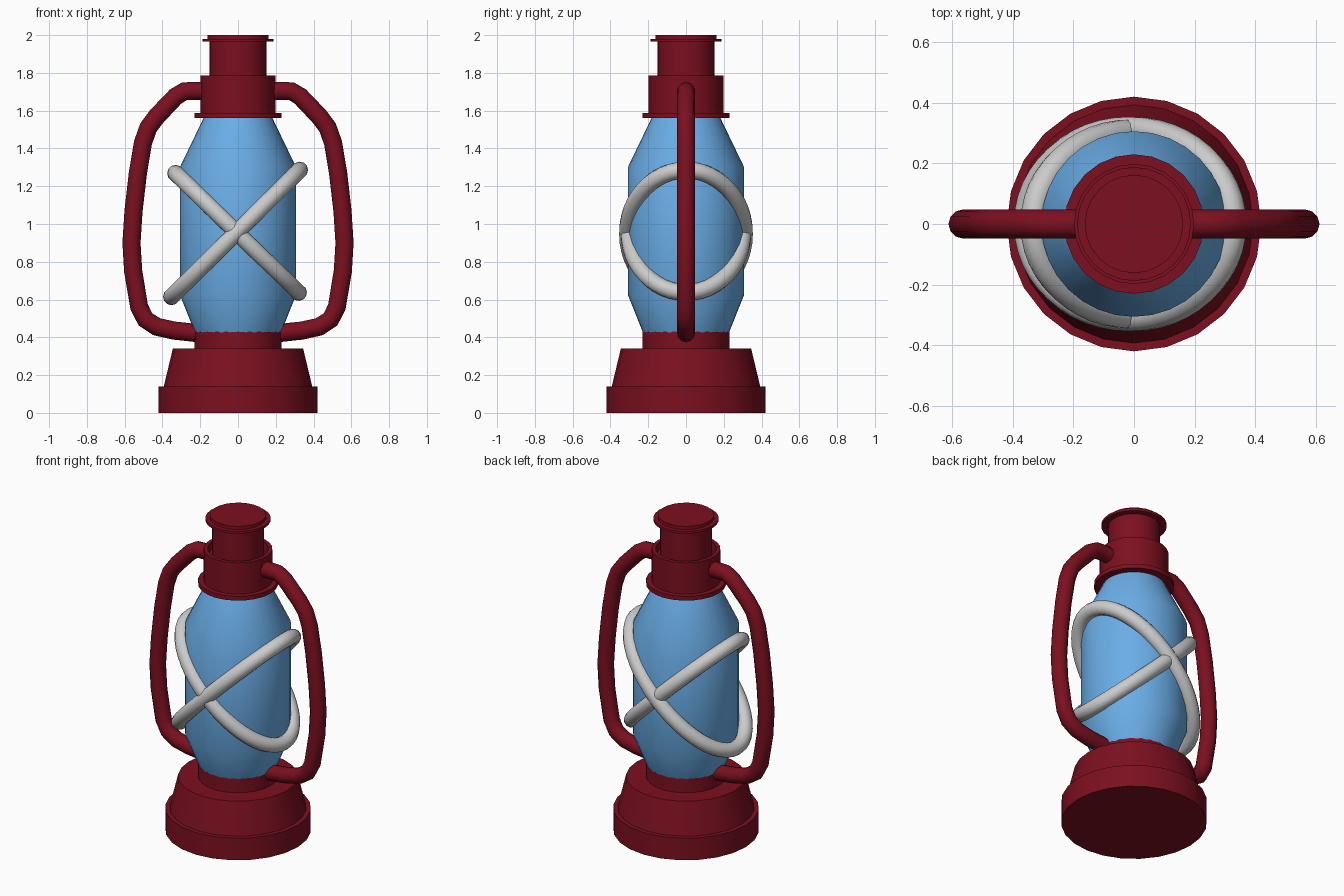
import bpy, bmesh, math

if "Cube" in bpy.data.objects:
    bpy.data.objects.remove(bpy.data.objects["Cube"])

def material(name, color):
    m = bpy.data.materials.new(name)
    m.diffuse_color = color
    m.use_nodes = True
    m.node_tree.nodes["Principled BSDF"].inputs["Base Color"].default_value = m.diffuse_color
    return m

RED = material("red_paint", (0.20, 0.005, 0.014, 1))
BLUE = material("blue_glass", (0.145, 0.42, 0.80, 1))

def select_only(ob):
    bpy.ops.object.select_all(action='DESELECT')
    ob.select_set(True)
    bpy.context.view_layer.objects.active = ob

def finish(ob, mat, angle):
    if mat:
        ob.data.materials.append(mat)
    select_only(ob)
    bpy.ops.object.shade_smooth_by_angle(angle=math.radians(angle))

def lathe(name, profile, mat, sides=24, angle=30):
    """Revolve (radius, z) points around the z axis; radius 0 closes the ends."""
    bm = bmesh.new()
    vs = [bm.verts.new((r, 0, z)) for r, z in profile]
    es = [bm.edges.new(p) for p in zip(vs, vs[1:])]
    bmesh.ops.spin(bm, geom=vs + es, cent=(0, 0, 0), axis=(0, 0, 1),
                   angle=math.tau, steps=sides)
    bmesh.ops.remove_doubles(bm, verts=bm.verts, dist=1e-4)
    bmesh.ops.recalc_face_normals(bm, faces=bm.faces)
    me = bpy.data.meshes.new(name)
    bm.to_mesh(me)
    bm.free()
    ob = bpy.data.objects.new(name, me)
    bpy.context.collection.objects.link(ob)
    finish(ob, mat, angle)

def tube(name, points, radius, mat=None, cyclic=False):
    """Round tube along a list of points."""
    cu = bpy.data.curves.new(name, 'CURVE')
    cu.dimensions = '3D'
    cu.bevel_depth = radius
    cu.bevel_resolution = 4
    cu.use_fill_caps = True
    sp = cu.splines.new('POLY')
    sp.points.add(len(points) - 1)
    for p, co in zip(sp.points, points):
        p.co = (*co, 1)
    sp.use_cyclic_u = cyclic
    ob = bpy.data.objects.new(name, cu)
    bpy.context.collection.objects.link(ob)
    select_only(ob)
    bpy.ops.object.convert(target='MESH')
    finish(bpy.context.object, mat, 50)

# Stepped fuel tank
lathe("base", [(0, 0), (0.42, 0), (0.42, 0.14), (0.393, 0.14), (0.345, 0.34),
               (0.23, 0.34), (0.23, 0.43), (0, 0.43)], RED)

# Glass globe
lathe("glass", [(0, 0.42), (0.226, 0.42), (0.306, 0.62), (0.306, 1.305),
                (0.178, 1.57), (0, 1.57)], BLUE, sides=32, angle=40)

# Collar with open groove, and the chimney rising out of it
lathe("collar", [(0, 1.56), (0.23, 1.56), (0.23, 1.587), (0.198, 1.587),
                 (0.198, 1.785), (0.175, 1.785), (0.175, 1.71), (0, 1.71)], RED)
lathe("chimney", [(0, 1.70), (0.15, 1.70), (0.15, 1.965), (0.188, 1.965),
                  (0.188, 1.98), (0.162, 1.98), (0.162, 2.0), (0, 2.0)], RED)

# Side tubes, mirrored left and right
side = [(0.15, 1.70), (0.225, 1.705), (0.283, 1.703), (0.33, 1.675), (0.43, 1.57),
        (0.475, 1.51), (0.503, 1.43), (0.53, 1.27), (0.553, 1.07), (0.564, 0.90),
        (0.555, 0.75), (0.523, 0.56), (0.49, 0.495), (0.43, 0.456),
        (0.34, 0.436), (0.15, 0.415)]
for s, tag in ((1, "right"), (-1, "left")):
    tube("side_tube_" + tag, [(s * x, 0, z) for x, z in side], 0.048, RED)

# Two crossed oval guard wires around the globe
for name, (cx, cz), (rx, ry, rz) in (
        ("guard_wire_a", (-0.013, 0.95), (0.34, 0.311, 0.336)),
        ("guard_wire_b", (-0.005, 0.953), (-0.326, 0.302, 0.316))):
    ring = []
    for i in range(48):
        a = math.tau * i / 48
        ring.append((cx + rx * math.cos(a), ry * math.sin(a), cz + rz * math.cos(a)))
    tube(name, ring, 0.044, cyclic=True)
